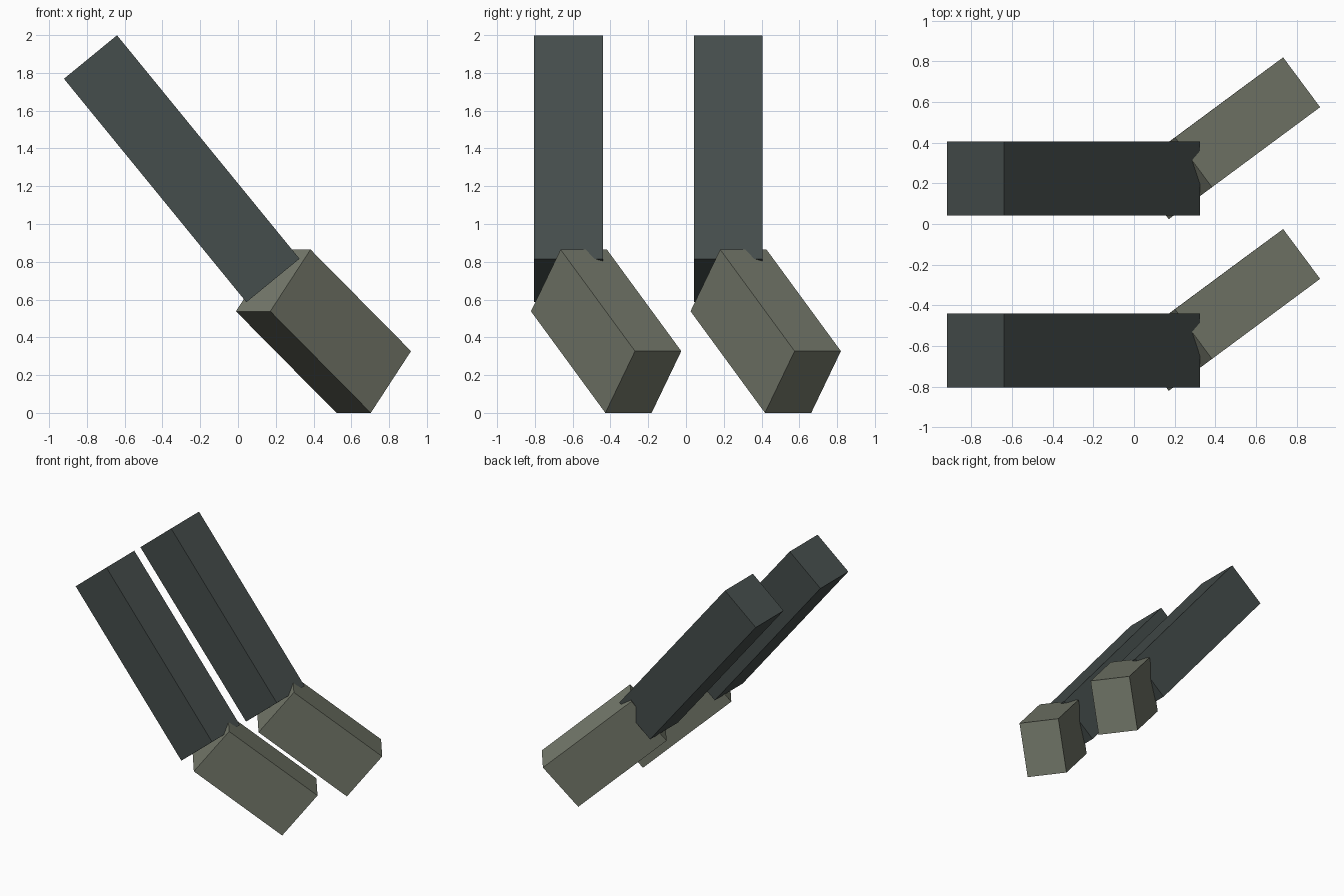
import bpy
from mathutils import Vector, Matrix

if "Cube" in bpy.data.objects:
    bpy.data.objects.remove(bpy.data.objects["Cube"])


def material(name, rgb):
    m = bpy.data.materials.new(name)
    m.diffuse_color = (*rgb, 1.0)
    m.use_nodes = True
    m.node_tree.nodes["Principled BSDF"].inputs["Base Color"].default_value = m.diffuse_color
    return m


def block(name, centre, edges, mat):
    """Box given by its centre and its three edge vectors."""
    bpy.ops.mesh.primitive_cube_add(size=1)
    ob = bpy.context.object
    ob.name = name
    ob.data.transform(Matrix([Vector(e) for e in edges]).transposed().to_4x4())
    ob.location = centre
    ob.data.materials.append(mat)
    return ob


slate = material("dark_slate", (0.06, 0.075, 0.072))
olive = material("olive_grey", (0.18, 0.195, 0.15))

# Two identical bent limbs side by side along y
for side, dy in (("front", -0.845), ("back", 0.0)):
    # Long upper segment, tilted in the xz plane
    block(f"{side}_upper_segment", (-0.298, 0.2235 + dy, 1.2925),
          [(0.281, 0, 0.23), (0, 0.364, 0), (-0.966, 0, 1.183)], slate)
    # Short lower segment, turned and tilted downwards
    block(f"{side}_lower_segment", (0.4525, 0.422 + dy, 0.4325),
          [(0.213, 0.157, 0.327), (-0.182, 0.245, 0), (0.532, 0.394, -0.538)], olive)
